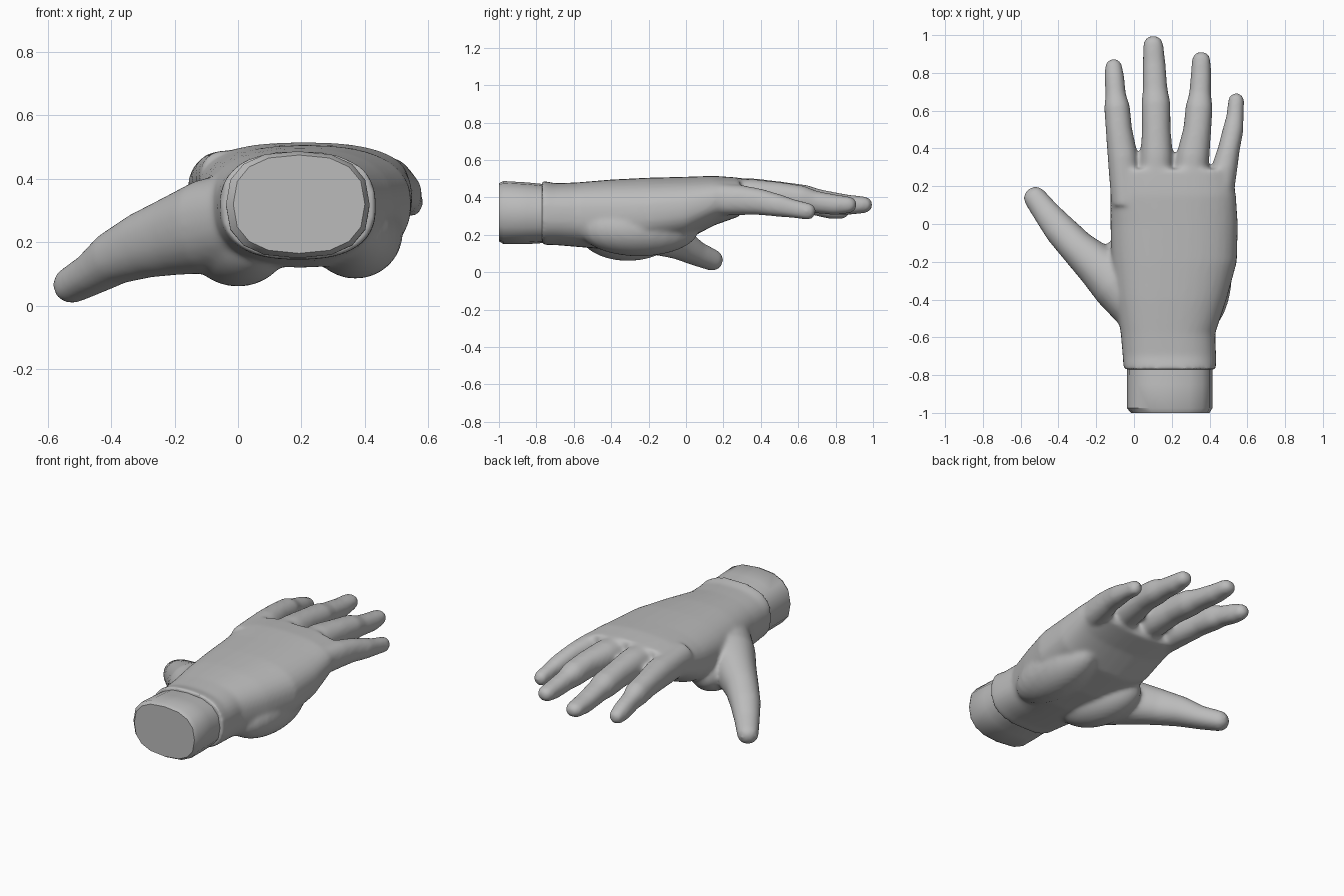
import bpy, bmesh
from math import sin, cos, pi, copysign
from mathutils import Vector, Matrix

if "Cube" in bpy.data.objects:
    bpy.data.objects.remove(bpy.data.objects["Cube"])

grey = bpy.data.materials.new("matte grey")
grey.use_nodes = True
grey.diffuse_color = (0.5, 0.5, 0.5, 1)
grey.node_tree.nodes["Principled BSDF"].inputs["Base Color"].default_value = grey.diffuse_color


def loft(bm, path, sides=24, power=2.0, round_tip=False, straight=False):
    """Skin superelliptic rings given as (x, y, z, half width, half height)."""
    centres = [Vector(p[:3]) for p in path]
    stations = []
    for i, p in enumerate(path):
        along = centres[min(i + 1, len(path) - 1)] - centres[max(i - 1, 0)]
        along = Vector((0, 1, 0)) if straight else along.normalized()
        stations.append((centres[i], along, p[3], p[4]))
    if round_tip:
        centre, along, w, h = stations[-1]
        for step in range(1, 5):
            a = step * pi / 10
            stations.append((centre + along * w * sin(a), along, w * cos(a), h * cos(a)))
    rings = []
    for centre, along, w, h in stations:
        across = along.cross(Vector((0, 0, 1))).normalized()
        up = across.cross(along)
        ring = []
        for k in range(sides):
            c, s = cos(2 * pi * k / sides), sin(2 * pi * k / sides)
            u = copysign(abs(c) ** (2 / power), c)
            v = copysign(abs(s) ** (2 / power), s)
            ring.append(bm.verts.new(centre + across * w * u + up * h * v))
        rings.append(ring)
    for a, b in zip(rings, rings[1:]):
        for k in range(sides):
            n = (k + 1) % sides
            bm.faces.new((a[k], a[n], b[n], b[k]))
    bm.faces.new(rings[0][::-1])
    bm.faces.new(rings[-1])


def section(y, left, right, low, high):
    """Turn a cross-section's extents into a ring."""
    return ((left + right) / 2, y, (low + high) / 2, (right - left) / 2, (high - low) / 2)


def mound(bm, centre, size, turn):
    """Fleshy pad of the palm."""
    place = Matrix.Translation(centre) @ Matrix.Rotation(turn, 4, 'Z') @ Matrix.Diagonal((*size, 1))
    bmesh.ops.create_uvsphere(bm, u_segments=24, v_segments=16, radius=1, matrix=place)


def make_object(name, bm):
    bmesh.ops.recalc_face_normals(bm, faces=bm.faces)
    mesh = bpy.data.meshes.new(name)
    bm.to_mesh(mesh)
    bm.free()
    obj = bpy.data.objects.new(name, mesh)
    bpy.context.collection.objects.link(obj)
    bpy.ops.object.select_all(action='DESELECT')
    obj.select_set(True)
    bpy.context.view_layer.objects.active = obj
    return obj


# Palm and wrist
hand = bmesh.new()
loft(hand, [section(*s) for s in (
    (-0.77, -0.055, 0.435, 0.145, 0.49),
    (-0.7, -0.06, 0.435, 0.145, 0.475),
    (-0.58, -0.07, 0.43, 0.135, 0.48),
    (-0.4, -0.1, 0.49, 0.12, 0.495),
    (-0.2, -0.12, 0.545, 0.13, 0.505),
    (0.0, -0.125, 0.55, 0.17, 0.51),
    (0.15, -0.125, 0.54, 0.25, 0.515),
    (0.29, -0.12, 0.515, 0.3, 0.505))],
    sides=36, power=2.5, straight=True)
mound(hand, (0.0, -0.31, 0.21), (0.15, 0.27, 0.15), 0.3)
mound(hand, (0.37, -0.25, 0.23), (0.15, 0.32, 0.145), 0)

# Fingers: from inside the palm to the centre of the fingertip
fingers = {
    "index": ((-0.04, 0.1, 0.4, 0.08, 0.09), (-0.06, 0.36, 0.4, 0.08, 0.085),
              (-0.08, 0.5, 0.395, 0.07, 0.075), (-0.09, 0.62, 0.38, 0.068, 0.073),
              (-0.097, 0.68, 0.365, 0.055, 0.06), (-0.104, 0.78, 0.34, 0.052, 0.057),
              (-0.108, 0.83, 0.33, 0.046, 0.046)),
    "middle": ((0.11, 0.1, 0.41, 0.09, 0.095), (0.12, 0.36, 0.41, 0.086, 0.092),
               (0.118, 0.5, 0.405, 0.076, 0.08), (0.116, 0.64, 0.39, 0.077, 0.076),
               (0.112, 0.71, 0.38, 0.066, 0.063), (0.106, 0.86, 0.36, 0.06, 0.055),
               (0.102, 0.945, 0.36, 0.054, 0.046)),
    "ring": ((0.28, 0.1, 0.405, 0.09, 0.095), (0.312, 0.36, 0.41, 0.088, 0.088),
             (0.335, 0.5, 0.405, 0.074, 0.077), (0.345, 0.62, 0.39, 0.072, 0.073),
             (0.35, 0.69, 0.375, 0.058, 0.06), (0.355, 0.8, 0.36, 0.054, 0.055),
             (0.356, 0.865, 0.36, 0.05, 0.046)),
    "little": ((0.44, 0.1, 0.39, 0.08, 0.09), (0.48, 0.3, 0.385, 0.068, 0.08),
               (0.503, 0.4, 0.375, 0.058, 0.07), (0.525, 0.5, 0.355, 0.055, 0.06),
               (0.535, 0.57, 0.34, 0.046, 0.05), (0.541, 0.652, 0.325, 0.043, 0.045)),
}
for path in fingers.values():
    loft(hand, path, power=2.2, round_tip=True)

# Thumb
loft(hand, [(0.06, -0.46, 0.28, 0.15, 0.15), (-0.09, -0.31, 0.25, 0.145, 0.15),
            (-0.2, -0.215, 0.22, 0.115, 0.125), (-0.3, -0.125, 0.19, 0.095, 0.105),
            (-0.39, -0.03, 0.15, 0.086, 0.085), (-0.46, 0.055, 0.1, 0.072, 0.066),
            (-0.522, 0.137, 0.066, 0.062, 0.058)], power=2.2, round_tip=True)

# Fuse the flesh into one soft skin
hand_skin = make_object("hand_skin", hand)
fuse = hand_skin.modifiers.new("fuse", 'REMESH')
fuse.mode = 'VOXEL'
fuse.voxel_size = 0.011
soften = hand_skin.modifiers.new("soften", 'SMOOTH')
soften.factor = 0.5
soften.iterations = 14
for modifier in (fuse.name, soften.name):
    bpy.ops.object.modifier_apply(modifier=modifier)
hand_skin.data.materials.clear()
hand_skin.data.materials.append(grey)
bpy.ops.object.shade_smooth()

# Wrist stump with a bevelled end
stump = bmesh.new()
loft(stump, [section(*s) for s in (
    (-1.0, -0.015, 0.4, 0.165, 0.475),
    (-0.975, -0.038, 0.415, 0.15, 0.487),
    (-0.85, -0.038, 0.415, 0.15, 0.48),
    (-0.7, -0.035, 0.415, 0.16, 0.465))],
    sides=16, power=2.5, straight=True)
wrist_stump = make_object("wrist_stump", stump)
wrist_stump.data.materials.append(grey)
bpy.ops.object.shade_smooth_by_angle(angle=0.6)
